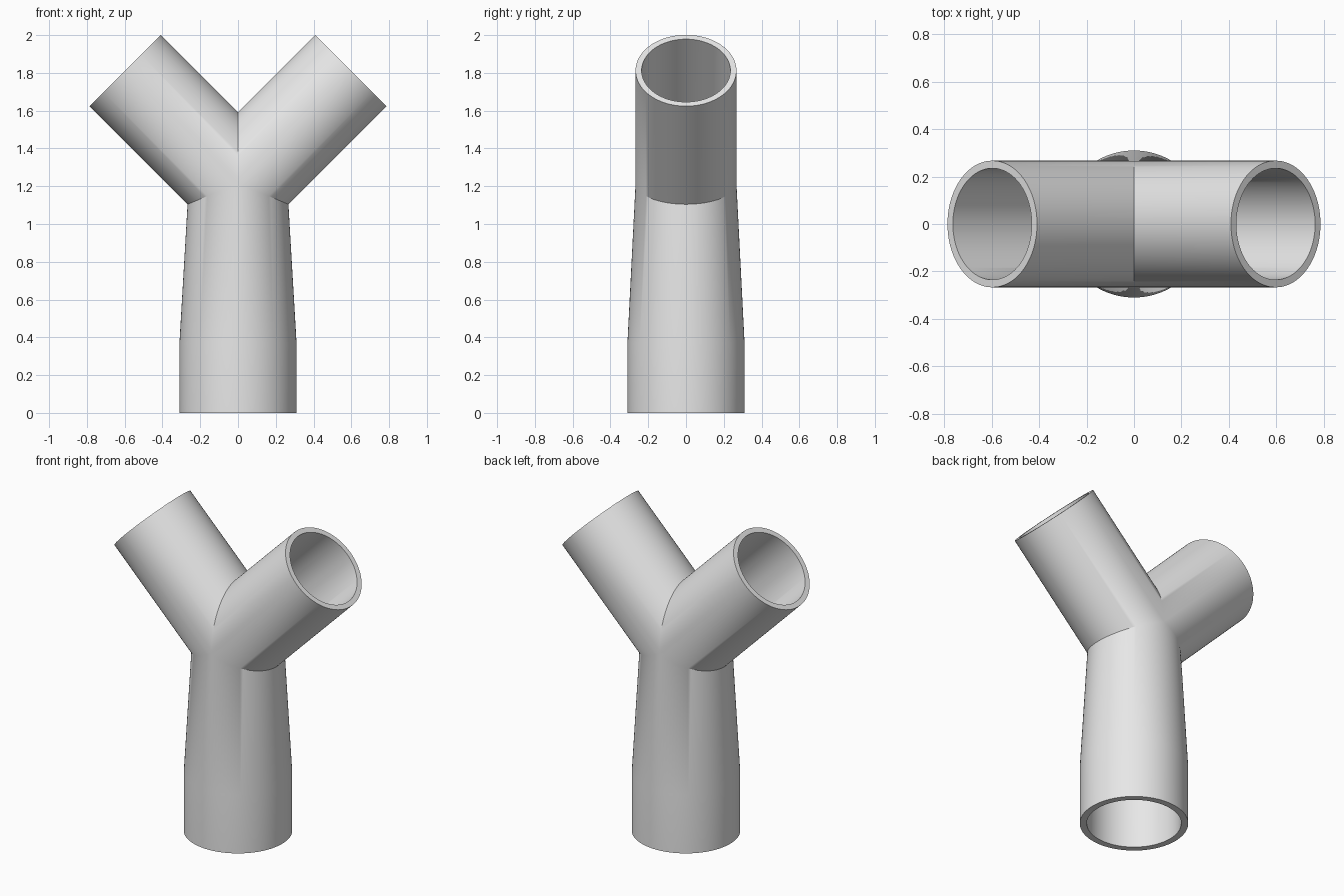
import bpy
import bmesh
import math
from mathutils import Vector

cube = bpy.data.objects.get("Cube")
if cube:
    bpy.data.objects.remove(cube, do_unlink=True)

SIDES = 96
JOINT_Z = 1.215        # height where the three pipe axes meet
ARM_LENGTH = 0.845
COLLAR_Z = 0.37        # top of the straight socket
MITER = math.tan(math.pi / 8)
DIAG = math.sqrt(0.5)

grey = bpy.data.materials.new("plain_grey")
grey.use_nodes = True
grey.diffuse_color = (0.8, 0.8, 0.8, 1)
grey.node_tree.nodes["Principled BSDF"].inputs["Base Color"].default_value = (0.8, 0.8, 0.8, 1)

bm = bmesh.new()


def ring(point):
    """Closed loop of vertices from a function of the cosine and sine."""
    angles = [2 * math.pi * i / SIDES for i in range(SIDES)]
    return [bm.verts.new(point(math.cos(a), math.sin(a))) for a in angles]


def bridge(a, b):
    for i in range(SIDES):
        j = (i + 1) % SIDES
        bm.faces.new((a[i], a[j], b[j], b[i]))


def stem(base_r, r):
    """Straight socket and taper, ending on the mitred joint."""
    foot = ring(lambda c, s: Vector((base_r * c, base_r * s, 0)))
    collar = ring(lambda c, s: Vector((base_r * c, base_r * s, COLLAR_Z)))
    top = ring(lambda c, s: Vector((r * c, r * s, JOINT_Z - abs(r * c) * MITER)))
    bridge(foot, collar)
    bridge(collar, top)
    return foot


def arm(r, side):
    """Diagonal pipe, mitred against the other arm above and the stem below."""
    def at(u, y, along):
        return Vector((side * (along - u) * DIAG, y, JOINT_Z + (along + u) * DIAG))

    def start(c, s):
        u = r * c
        return at(u, r * s, u if u > 0 else -u * MITER)

    mouth = ring(lambda c, s: at(r * c, r * s, ARM_LENGTH))
    bridge(ring(start), mouth)
    return mouth


# Outer skin and bore, closed by flat rims at the three openings
bridge(stem(0.31, 0.267), stem(0.27, 0.235))
for side in (1, -1):
    bridge(arm(0.267, side), arm(0.235, side))

# Weld the mitred joints
bmesh.ops.remove_doubles(bm, verts=bm.verts, dist=0.0005)
bmesh.ops.recalc_face_normals(bm, faces=bm.faces)

mesh = bpy.data.meshes.new("branched_pipe")
bm.to_mesh(mesh)
bm.free()
mesh.materials.append(grey)
pipe = bpy.data.objects.new("branched_pipe", mesh)
bpy.context.collection.objects.link(pipe)

bpy.ops.object.select_all(action="DESELECT")
pipe.select_set(True)
bpy.context.view_layer.objects.active = pipe
bpy.ops.object.shade_smooth_by_angle(angle=math.radians(30))
